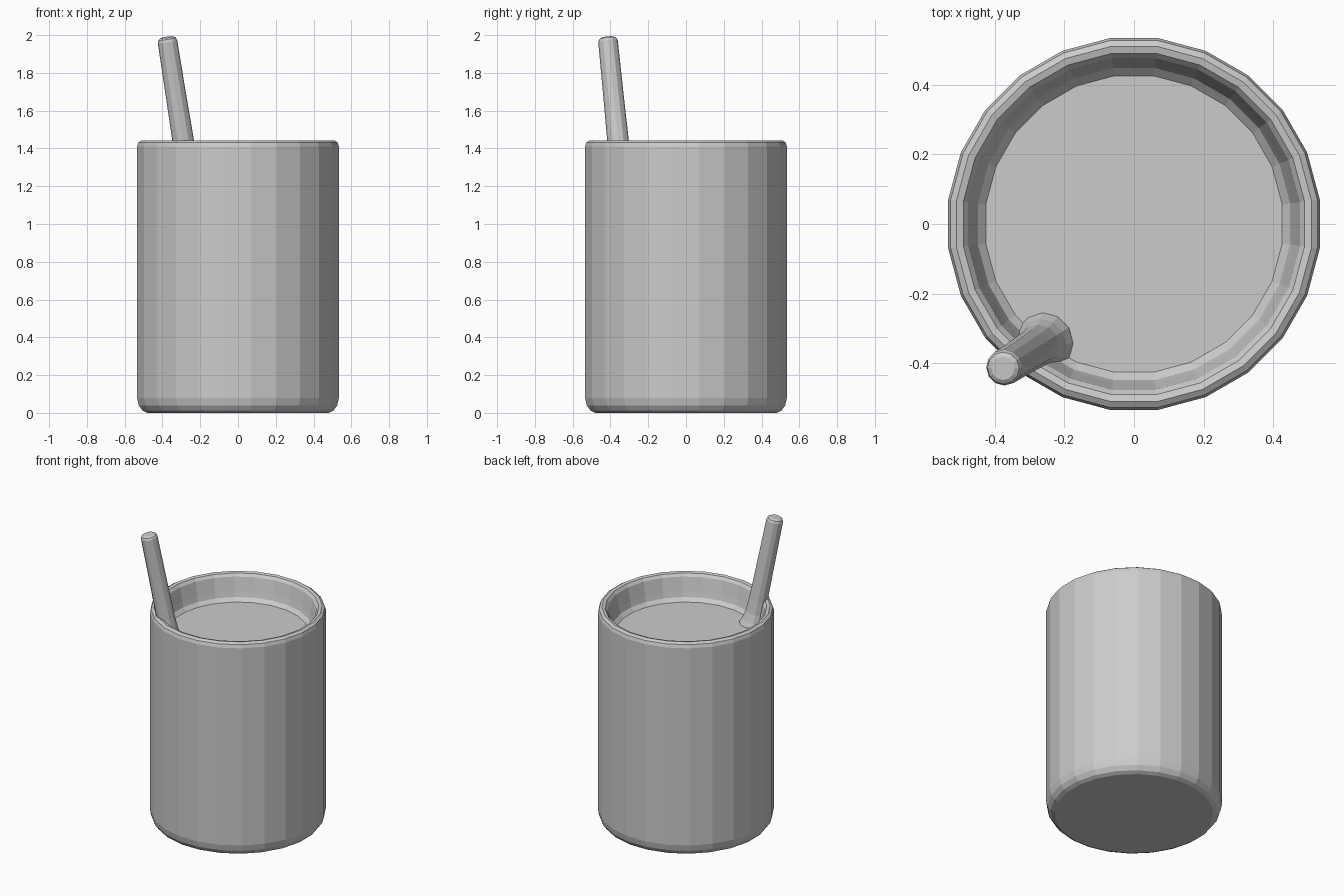
import bpy, math
from mathutils import Vector

if "Cube" in bpy.data.objects:
    bpy.data.objects.remove(bpy.data.objects["Cube"])


def make_mesh(name, rings, cap_start=True, cap_end=True):
    """Skin a list of equal-length vertex rings with flat faces."""
    n = len(rings[0])
    verts = [v for ring in rings for v in ring]
    faces = []
    for k in range(len(rings) - 1):
        for i in range(n):
            j = (i + 1) % n
            faces.append((k * n + i, k * n + j, (k + 1) * n + j, (k + 1) * n + i))
    if cap_start:
        faces.append(tuple(reversed(range(n))))
    if cap_end:
        faces.append(tuple((len(rings) - 1) * n + i for i in range(n)))
    mesh = bpy.data.meshes.new(name)
    mesh.from_pydata(verts, [], faces)
    mesh.update()
    obj = bpy.data.objects.new(name, mesh)
    bpy.context.collection.objects.link(obj)
    return obj


def level_ring(r, z, n=24):
    """Horizontal ring with a flat side facing the front."""
    return [Vector((r * math.cos(math.tau * (i + 0.5) / n),
                    r * math.sin(math.tau * (i + 0.5) / n), z)) for i in range(n)]


# Cup: rounded foot, straight outside, soft rim, inner wall down to the drink
cup_profile = [(0.485, 0.0), (0.51, 0.012), (0.53, 0.04), (0.539, 0.08),
               (0.539, 1.41), (0.532, 1.432), (0.515, 1.443), (0.495, 1.438),
               (0.481, 1.42), (0.462, 1.33), (0.453, 1.295), (0.43, 1.272)]
make_mesh("cup", [level_ring(r, z) for r, z in cup_profile], cap_end=False)

# Drink surface
make_mesh("drink", [level_ring(0.43, 1.272)], cap_start=False)

# Straw: leaning rod, flared where it meets the drink and the wall
base = Vector((-0.262, -0.342, 1.262))
tip = Vector((-0.377, -0.415, 1.988))
axis = (tip - base).normalized()
side = axis.cross(Vector((0, 1, 0))).normalized()
up = axis.cross(side)
straw_profile = [(0.0, 0.088), (0.05, 0.074), (0.12, 0.062), (0.24, 0.057),
                 (0.6, 0.054), (0.97, 0.052), (0.99, 0.046), (1.0, 0.034)]
rings = []
for t, r in straw_profile:
    c = base.lerp(tip, t)
    rings.append([c + r * (math.cos(a) * up + math.sin(a) * side)
                  for a in (-math.tau * i / 12 for i in range(12))])
make_mesh("straw", rings)
